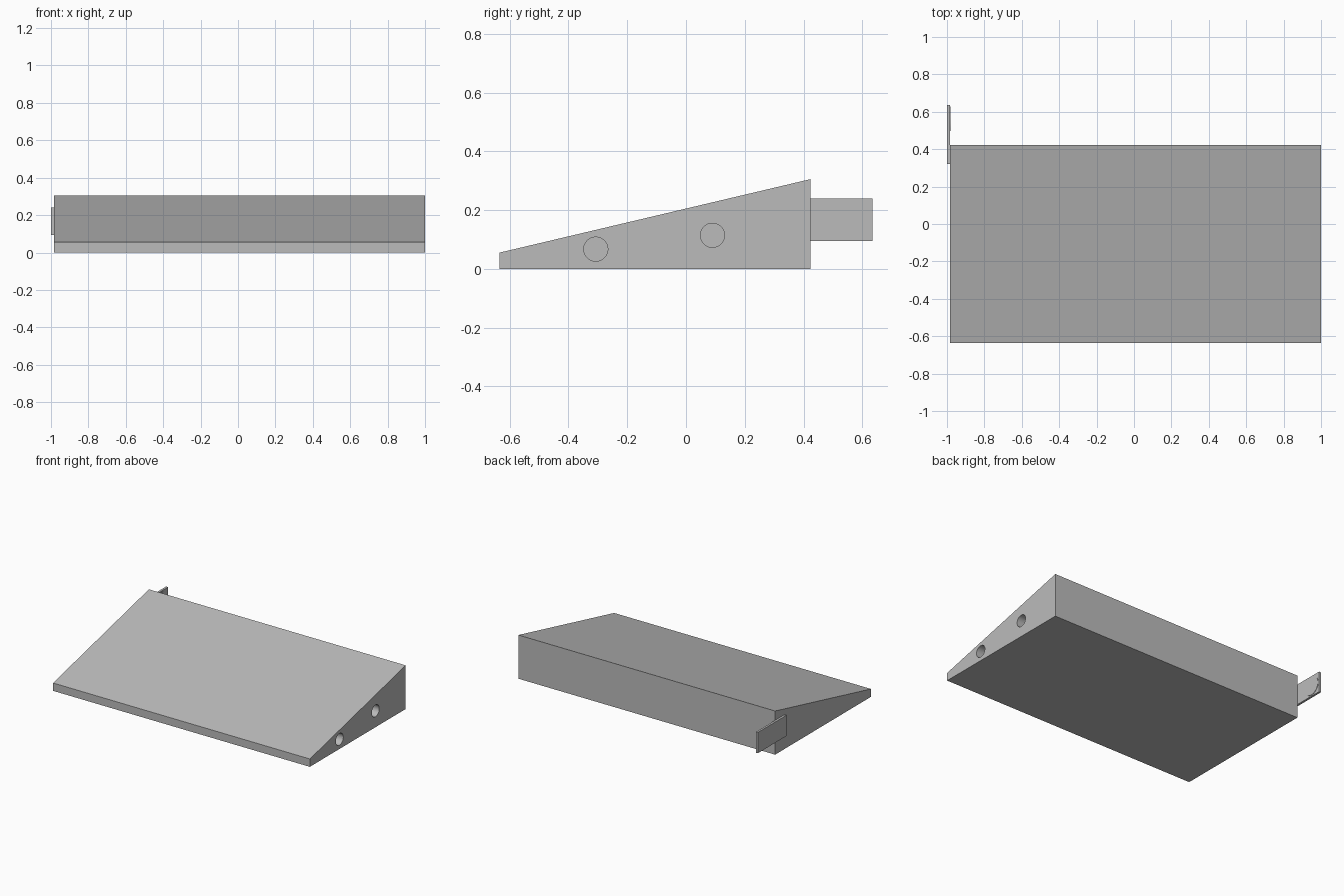
import bpy
import bmesh
from math import radians
from mathutils import Matrix, Vector

if "Cube" in bpy.data.objects:
    bpy.data.objects.remove(bpy.data.objects["Cube"])

grey = bpy.data.materials.new("plain grey")
grey.use_nodes = True
grey.diffuse_color = (0.5, 0.5, 0.5, 1)
grey.node_tree.nodes["Principled BSDF"].inputs["Base Color"].default_value = (0.5, 0.5, 0.5, 1)


def finish(name, bm):
    bmesh.ops.recalc_face_normals(bm, faces=bm.faces)
    mesh = bpy.data.meshes.new(name)
    bm.to_mesh(mesh)
    bm.free()
    mesh.materials.append(grey)
    obj = bpy.data.objects.new(name, mesh)
    bpy.context.collection.objects.link(obj)
    return obj


def prism(name, outline, x0, x1):
    """Extrude a side outline of (y, z) points from x0 to x1."""
    bm = bmesh.new()
    face = bm.faces.new([bm.verts.new((x0, y, z)) for y, z in outline])
    side = bmesh.ops.extrude_face_region(bm, geom=[face])["geom"]
    verts = [v for v in side if isinstance(v, bmesh.types.BMVert)]
    bmesh.ops.translate(bm, verts=verts, vec=Vector((x1 - x0, 0, 0)))
    return finish(name, bm)


def cylinder(name, y, z, radius, x0, x1):
    """Round bar along x."""
    bm = bmesh.new()
    turn = Matrix.Translation(((x0 + x1) / 2, y, z)) @ Matrix.Rotation(radians(90), 4, "Y")
    bmesh.ops.create_cone(bm, cap_ends=True, segments=64, radius1=radius,
                          radius2=radius, depth=x1 - x0, matrix=turn)
    return finish(name, bm)


def smooth(obj):
    bpy.ops.object.select_all(action="DESELECT")
    obj.select_set(True)
    bpy.context.view_layer.objects.active = obj
    bpy.ops.object.shade_smooth_by_angle(angle=radians(30))


# Sloping wedge body
left, right = 1.0, -0.985
body = prism("wedge_body", [(-0.635, 0), (0.423, 0), (0.423, 0.305), (-0.635, 0.055)], right, left)

# Blind round sockets in the left end
for i, (y, z) in enumerate([(-0.307, 0.067), (0.09, 0.114)]):
    cutter = cylinder(f"socket_cutter_{i + 1}", y, z, 0.041, left - 0.06, left + 0.05)
    cutter.hide_render = True
    cutter.hide_viewport = True
    cut = body.modifiers.new("socket", "BOOLEAN")
    cut.object = cutter
    cut.operation = "DIFFERENCE"
    cut.solver = "EXACT"

# Apply the cuts, then drop the cutters
bpy.context.view_layer.update()
graph = bpy.context.evaluated_depsgraph_get()
body.data = bpy.data.meshes.new_from_object(body.evaluated_get(graph))
body.modifiers.clear()
for obj in [o for o in bpy.data.objects if o.name.startswith("socket_cutter")]:
    bpy.data.objects.remove(obj)
smooth(body)

# Thin tab on the right end, reaching out behind the body
prism("side_tab", [(0.32, 0.095), (0.635, 0.095), (0.635, 0.24), (0.32, 0.24)], -1.0, right)

# Flat disc on the inner face of the tab
smooth(cylinder("tab_disc", 0.562, 0.167, 0.065, right - 0.003, right + 0.003))
